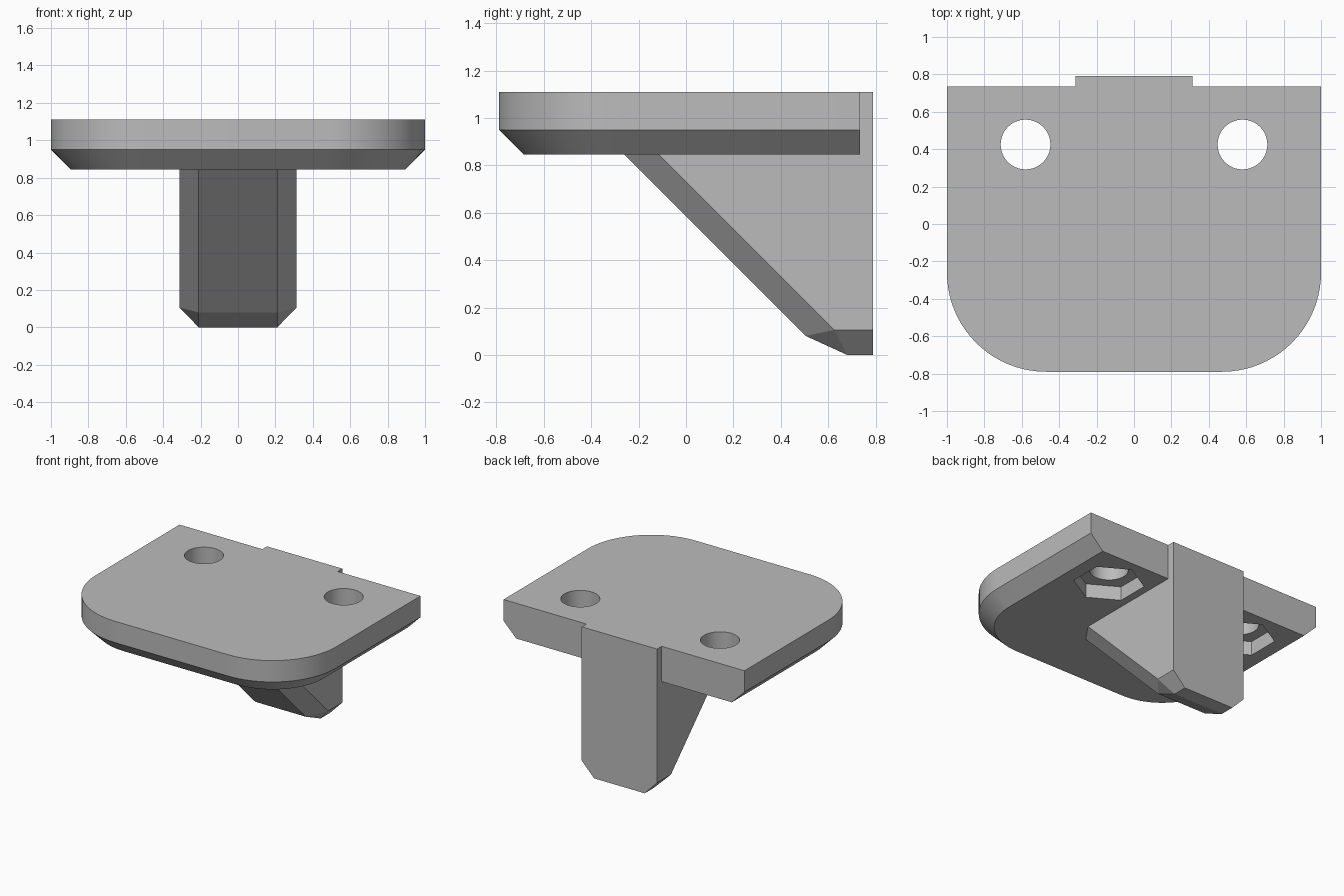
import bpy
import bmesh
from math import sin, cos, pi, radians

if "Cube" in bpy.data.objects:
    bpy.data.objects.remove(bpy.data.objects["Cube"], do_unlink=True)

# Single material
grey = bpy.data.materials.new("plain_grey")
grey.use_nodes = True
colour = (0.5, 0.5, 0.5, 1)
grey.diffuse_color = colour
grey.node_tree.nodes["Principled BSDF"].inputs["Base Color"].default_value = colour

FRONT, BACK, PLATE_BACK = -0.79, 0.79, 0.735
TOP, EDGE, UNDER = 1.11, 0.95, 0.845
CHAMFER, CORNER = 0.105, 0.53


def make_object(name, bm):
    bmesh.ops.recalc_face_normals(bm, faces=bm.faces)
    mesh = bpy.data.meshes.new(name)
    bm.to_mesh(mesh)
    bm.free()
    mesh.materials.append(grey)
    obj = bpy.data.objects.new(name, mesh)
    bpy.context.collection.objects.link(obj)
    return obj


def activate(obj):
    bpy.ops.object.select_all(action='DESELECT')
    obj.select_set(True)
    bpy.context.view_layer.objects.active = obj


def plate_outline(inset, steps=20):
    """Square back corners, rounded front corners; the back edge stays put."""
    radius = CORNER - inset
    arc = [(1 - CORNER + radius * cos(a), FRONT + CORNER - radius * sin(a))
           for a in (i * pi / 2 / steps for i in range(steps + 1))]
    half = [(1 - inset, PLATE_BACK)] + arc
    return half + [(-x, y) for x, y in reversed(half)]


# Plate with a chamfered lower edge
bm = bmesh.new()
rings = [[bm.verts.new((x, y, z)) for x, y in plate_outline(inset)]
         for z, inset in ((UNDER, CHAMFER), (EDGE, 0), (TOP, 0))]
for low, high in zip(rings, rings[1:]):
    for i in range(len(low)):
        j = (i + 1) % len(low)
        bm.faces.new((low[i], low[j], high[j], high[i]))
bm.faces.new(rings[0])
bm.faces.new(rings[-1])
plate = make_object("top_plate", bm)


# Screw holes with hexagonal nut recesses underneath
def cut(sides, radius, x, bottom, top):
    bpy.ops.mesh.primitive_cylinder_add(
        vertices=sides, radius=radius, depth=top - bottom,
        location=(x, 0.425, (bottom + top) / 2))
    cutter = bpy.context.object
    cutter.name = "hole_cutter"
    cutter.hide_render = True
    cutter.data.materials.append(grey)
    mod = plate.modifiers.new("hole", 'BOOLEAN')
    mod.operation = 'DIFFERENCE'
    mod.solver = 'EXACT'
    mod.object = cutter
    activate(plate)
    bpy.ops.object.modifier_apply(modifier=mod.name)
    bpy.data.objects.remove(cutter, do_unlink=True)


for x in (-0.58, 0.58):
    cut(48, 0.133, x, 0.7, 1.2)
    cut(6, 0.243, x, 0.7, EDGE)

activate(plate)
bpy.ops.object.shade_smooth_by_angle(angle=radians(25))

# Triangular support rib: narrow core profile and wider side profile (y, z)
core = [(BACK, 0), (0.68, 0), (0.505, 0.08), (-0.31, 0.895)]
side = [(BACK, TOP), (PLATE_BACK, TOP), (BACK, CHAMFER),
        (0.625, CHAMFER), (-0.165, 0.895)]
bm = bmesh.new()
for half_width, profile in ((0.21, core), (0.3125, side)):
    for sign in (-1, 1):
        for y, z in profile:
            bm.verts.new((sign * half_width, y, z))
bmesh.ops.convex_hull(bm, input=bm.verts)
bmesh.ops.dissolve_limit(bm, angle_limit=radians(1), verts=bm.verts, edges=bm.edges)
make_object("support_rib", bm)
